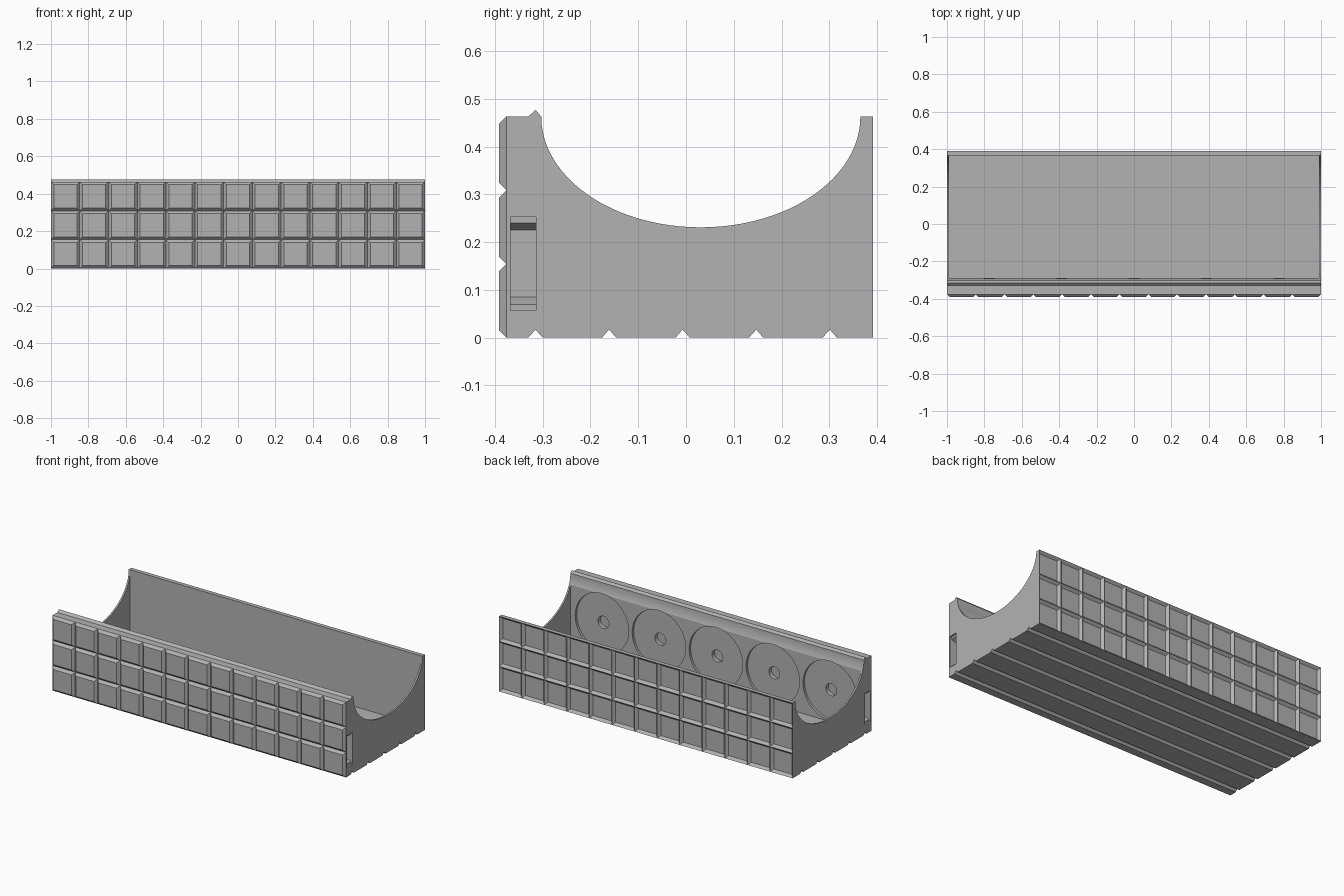
import bpy, bmesh, math
from mathutils import Matrix, Vector

if "Cube" in bpy.data.objects:
    bpy.data.objects.remove(bpy.data.objects["Cube"], do_unlink=True)

H = 0.463            # wall height
COLS, ROWS = 13, 3   # panel grid
BEVEL = 0.015

grey = bpy.data.materials.new("plain_grey")
grey.use_nodes = True
grey.diffuse_color = (0.45, 0.45, 0.45, 1)
grey.node_tree.nodes["Principled BSDF"].inputs["Base Color"].default_value = (0.45, 0.45, 0.45, 1)


def finish(name, bm):
    bmesh.ops.recalc_face_normals(bm, faces=bm.faces[:])
    mesh = bpy.data.meshes.new(name)
    bm.to_mesh(mesh)
    bm.free()
    mesh.materials.append(grey)
    ob = bpy.data.objects.new(name, mesh)
    bpy.context.collection.objects.link(ob)
    return ob


def prism(name, points, direction):
    """Extrude a closed outline of 3D points along a direction."""
    bm = bmesh.new()
    face = bm.faces.new([bm.verts.new(p) for p in points])
    ext = bmesh.ops.extrude_face_region(bm, geom=[face])
    verts = [g for g in ext["geom"] if isinstance(g, bmesh.types.BMVert)]
    bmesh.ops.translate(bm, verts=verts, vec=direction)
    return finish(name, bm)


def select_only(ob):
    bpy.ops.object.select_all(action='DESELECT')
    ob.select_set(True)
    bpy.context.view_layer.objects.active = ob


def cut(target, cutter):
    cutter.hide_render = True
    mod = target.modifiers.new("cut", 'BOOLEAN')
    mod.operation, mod.solver, mod.object = 'DIFFERENCE', 'EXACT', cutter
    select_only(target)
    bpy.ops.object.modifier_apply(modifier=mod.name)
    bpy.data.objects.remove(cutter, do_unlink=True)


def disc_cutter(x, radius, y0, y1):
    """Cylinder along y for round recesses."""
    z = 0.22
    ring = [(x + radius * math.cos(t * math.tau / 48), y0, z + radius * math.sin(t * math.tau / 48))
            for t in range(48)]
    return prism("round_cutter", ring, (0, y1 - y0, 0))


def tile_panel(name, y_base, y_outer, y_inner):
    """Grid of bevelled tiles: cell edges at y_outer, tile centres at y_inner."""
    bm = bmesh.new()
    w, h = 2 / COLS, H / ROWS
    for i in range(COLS):
        for j in range(ROWS):
            loops = []
            for y, m in ((y_outer, 0), (y_inner, BEVEL)):
                xa, xb = -1 + i * w + m, -1 + (i + 1) * w - m
                za, zb = j * h + m, (j + 1) * h - m
                loops.append([bm.verts.new(p) for p in
                              ((xa, y, za), (xb, y, za), (xb, y, zb), (xa, y, zb))])
            outer, inner = loops
            bm.faces.new(inner)
            for k in range(4):
                n = (k + 1) % 4
                bm.faces.new((outer[k], outer[n], inner[n], inner[k]))
    bmesh.ops.remove_doubles(bm, verts=bm.verts[:], dist=0.0005)
    # close the panel with a rim and a backing face
    rim = [e for e in bm.edges if e.is_boundary]
    ext = bmesh.ops.extrude_edge_only(bm, edges=rim)["geom"]
    for v in (g for g in ext if isinstance(g, bmesh.types.BMVert)):
        v.co.y = y_base
    bmesh.ops.contextual_create(bm, geom=[g for g in ext if isinstance(g, bmesh.types.BMEdge)])
    return finish(name, bm)


# Trough body: cross-section with bottom grooves, top tongue and elliptical mouth
front, back = -0.37, 0.37
profile = [(front, 0)]
for k in range(5):
    y = -0.315 + k * 0.154
    profile += [(y - BEVEL, 0), (y, 0.017), (y + BEVEL, 0)]
profile += [(back, 0), (back, H)]
for k in range(49):
    a = k / 48 * math.pi
    profile.append((0.031 + 0.334 * math.cos(a), H - 0.232 * math.sin(a)))
profile += [(-0.315, 0.477), (-0.33, H), (front, H)]
body = prism("trough_body", [(-1, y, z) for y, z in profile], (2, 0, 0))

# Inner cavity, leaving thin end walls and a floor
cavity = [(-0.99, -0.29, 0.03), (0.99, -0.29, 0.03), (0.99, 0.3655, 0.03), (-0.99, 0.3655, 0.03)]
cut(body, prism("cavity_cutter", cavity, (0, 0, 1)))

# Round recesses with centre holes in the inner face of the front wall
for k in range(-2, 3):
    cut(body, disc_cutter(k * 0.388, 0.182, -0.305, -0.2))
    cut(body, disc_cutter(k * 0.388, 0.037, -0.33, -0.2))

# Stepped slots in both ends of the front wall
slot = [(1.02, 0.057), (0.988, 0.057), (0.988, 0.07), (0.955, 0.085),
        (0.955, 0.225), (0.988, 0.24), (0.988, 0.253), (1.02, 0.253)]
for side in (1, -1):
    cut(body, prism("slot_cutter", [(side * x, -0.367, z) for x, z in slot], (0, 0.053, 0)))

select_only(body)
bpy.ops.object.shade_smooth_by_angle(angle=math.radians(20))

# Raised tiles in front, matching sunken tiles behind
tile_panel("front_tiles", front, -0.376, -0.391)
tile_panel("back_tile_sockets", back, 0.391, 0.376)
